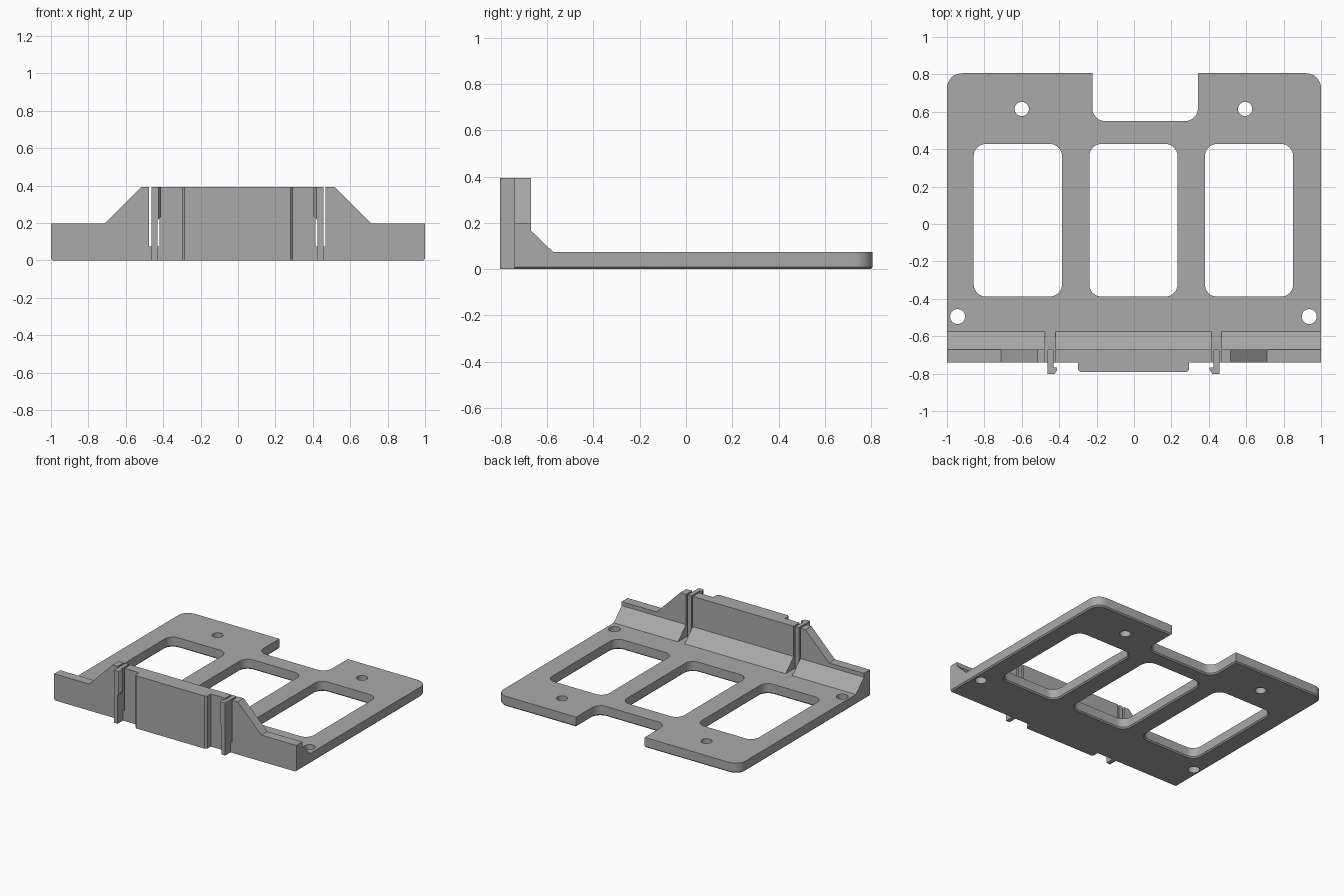
import bpy, bmesh
from math import sin, cos, pi
from mathutils import Vector

cube = bpy.data.objects.get("Cube")
if cube:
    bpy.data.objects.remove(cube, do_unlink=True)

THICK = 0.075      # plate thickness
EDGE = 0.009       # chamfer around the underside
FRONT, BACK = -0.74, 0.806
WALL_BACK = -0.67
TOP, LOW = 0.393, 0.197
MID = -0.003       # centre line of windows, holes and clips

grey = bpy.data.materials.new("grey plastic")
grey.use_nodes = True
colour = (0.4, 0.4, 0.4, 1)
grey.diffuse_color = colour
grey.node_tree.nodes["Principled BSDF"].inputs["Base Color"].default_value = colour


def finish(bm, name, x=0.0):
    bmesh.ops.recalc_face_normals(bm, faces=bm.faces)
    mesh = bpy.data.meshes.new(name)
    bm.to_mesh(mesh)
    bm.free()
    mesh.materials.append(grey)
    obj = bpy.data.objects.new(name, mesh)
    obj.location.x = x
    bpy.context.collection.objects.link(obj)
    return obj


def smooth(obj):
    bpy.ops.object.select_all(action='DESELECT')
    obj.select_set(True)
    bpy.context.view_layer.objects.active = obj
    bpy.ops.object.shade_smooth_by_angle(angle=pi / 6)


def prism(name, points, axis, start, end, x=0.0):
    """Extrude a 2D profile along one axis."""
    def place(a, b, d):
        return {'x': (d, a, b), 'y': (a, d, b), 'z': (a, b, d)}[axis]
    bm = bmesh.new()
    face = bm.faces.new([bm.verts.new(place(a, b, start)) for a, b in points])
    new = bmesh.ops.extrude_face_region(bm, geom=[face])["geom"]
    shift = Vector(place(0, 0, end - start))
    bmesh.ops.translate(bm, vec=shift,
                        verts=[g for g in new if isinstance(g, bmesh.types.BMVert)])
    return finish(bm, name, x)


def rounded(corners, steps=8):
    """Outline from (x, y, radius) right-angled corners."""
    out = []
    for i, (x, y, r) in enumerate(corners):
        p = Vector((x, y))
        if r == 0:
            out.append(p)
            continue
        u = (Vector(corners[i - 1][:2]) - p).normalized()
        v = (Vector(corners[(i + 1) % len(corners)][:2]) - p).normalized()
        for k in range(steps + 1):
            t = pi / 2 * k / steps
            out.append(p + r * (u + v - cos(t) * v - sin(t) * u))
    return out


def window(x0, x1, y0, y1, r):
    return rounded([(x0, y0, r), (x0, y1, r), (x1, y1, r), (x1, y0, r)])


def circle(x, y, r, n=32):
    return [Vector((x + r * cos(2 * pi * k / n), y - r * sin(2 * pi * k / n)))
            for k in range(n)]


def into_solid(loop, amount):
    """Offset a loop to its left, leaving the front edge in place."""
    out = []
    for i, p in enumerate(loop):
        a = (p - loop[i - 1]).normalized()
        b = (loop[(i + 1) % len(loop)] - p).normalized()
        n1, n2 = Vector((-a.y, a.x)), Vector((-b.y, b.x))
        q = p + (n1 + n2) * amount / (1 + n1.dot(n2))
        if abs(p.y - FRONT) < 1e-4:
            q.y = FRONT
        out.append(q)
    return out


# Base plate: notched outline, three windows, four screw holes
loops = [(rounded([(-1, FRONT, 0), (1, FRONT, 0), (1, BACK, 0.08),
                   (0.342, BACK, 0), (0.342, 0.55, 0.07),
                   (-0.223, 0.55, 0.07), (-0.223, BACK, 0), (-1, BACK, 0.08)]), EDGE)]
for cx in (-0.618, 0, 0.618):
    x = MID + cx
    loops.append((window(x - 0.236, x + 0.236, -0.388, 0.428, 0.065), EDGE))
for s in (-1, 1):
    loops.append((circle(MID + s * 0.597, 0.615, 0.038), 0))
    loops.append((circle(MID + s * 0.94, -0.495, 0.04), 0))

bm = bmesh.new()
caps = ([], [])
for loop, edge in loops:
    levels = [(loop, 0), (loop, THICK)]
    if edge:
        levels = [(into_solid(loop, edge), 0), (loop, edge), (loop, THICK)]
    rings = [[bm.verts.new((p.x, p.y, z)) for p in pts] for pts, z in levels]
    n = len(loop)
    for lower, upper in zip(rings, rings[1:]):
        for i in range(n):
            j = (i + 1) % n
            bm.faces.new((lower[i], lower[j], upper[j], upper[i]))
    for cap, ring in zip(caps, (rings[0], rings[-1])):
        cap += [bm.edges.get((ring[i], ring[(i + 1) % n])) for i in range(n)]
for cap in caps:
    bmesh.ops.triangle_fill(bm, edges=cap, use_beauty=True)
smooth(finish(bm, "base_plate"))

# Front wall in three sections, separated by the clip slots
SLOT_OUT, SLOT_IN = 0.472, 0.417
for side, s in (("right", -1), ("left", 1)):
    end = MID + s * SLOT_OUT
    prism(side + "_wall",
          [(s, THICK), (s, LOW), (s * 0.712, LOW), (s * 0.517, TOP),
           (end, TOP), (end, THICK)], 'y', FRONT, WALL_BACK)
inner = (MID - SLOT_IN, MID + SLOT_IN)
prism("middle_wall", [(inner[0], THICK), (inner[0], TOP), (inner[1], TOP),
                      (inner[1], THICK)], 'y', FRONT, WALL_BACK)

# Sloped fillet behind each wall section
slope = [(WALL_BACK, THICK), (WALL_BACK, 0.167), (-0.575, THICK)]
for name, a, b in (("right", -1, MID - SLOT_OUT), ("middle", *inner),
                   ("left", MID + SLOT_OUT, 1)):
    prism(name + "_fillet", slope, 'x', a, b)

# Raised panel on the front of the wall, with bevelled corners
PANEL = -0.792
prism("front_panel", [(-0.3, FRONT), (-0.3, PANEL + 0.014), (-0.286, PANEL),
                      (0.28, PANEL), (0.294, PANEL + 0.014), (0.294, FRONT)],
      'z', 0, TOP)

# Snap clips: an upright blade and an inward hook with a tapered underside
for side, s in (("right", -1), ("left", 1)):
    prism(side + "_clip_blade",
          [(s * 0.459, WALL_BACK), (s * 0.459, -0.803),
           (s * 0.428, -0.803), (s * 0.428, WALL_BACK)], 'z', 0, TOP, MID)
    hook = prism(side + "_clip_hook",
                 [(s * 0.428, -0.768), (s * 0.428, -0.803), (s * 0.422, -0.803),
                  (s * 0.408, -0.78), (s * 0.408, -0.768)], 'z', 0.215, TOP, MID)
    for v in hook.data.vertices:
        if v.co.z < 0.3:
            v.co.z += 0.428 - abs(v.co.x)
